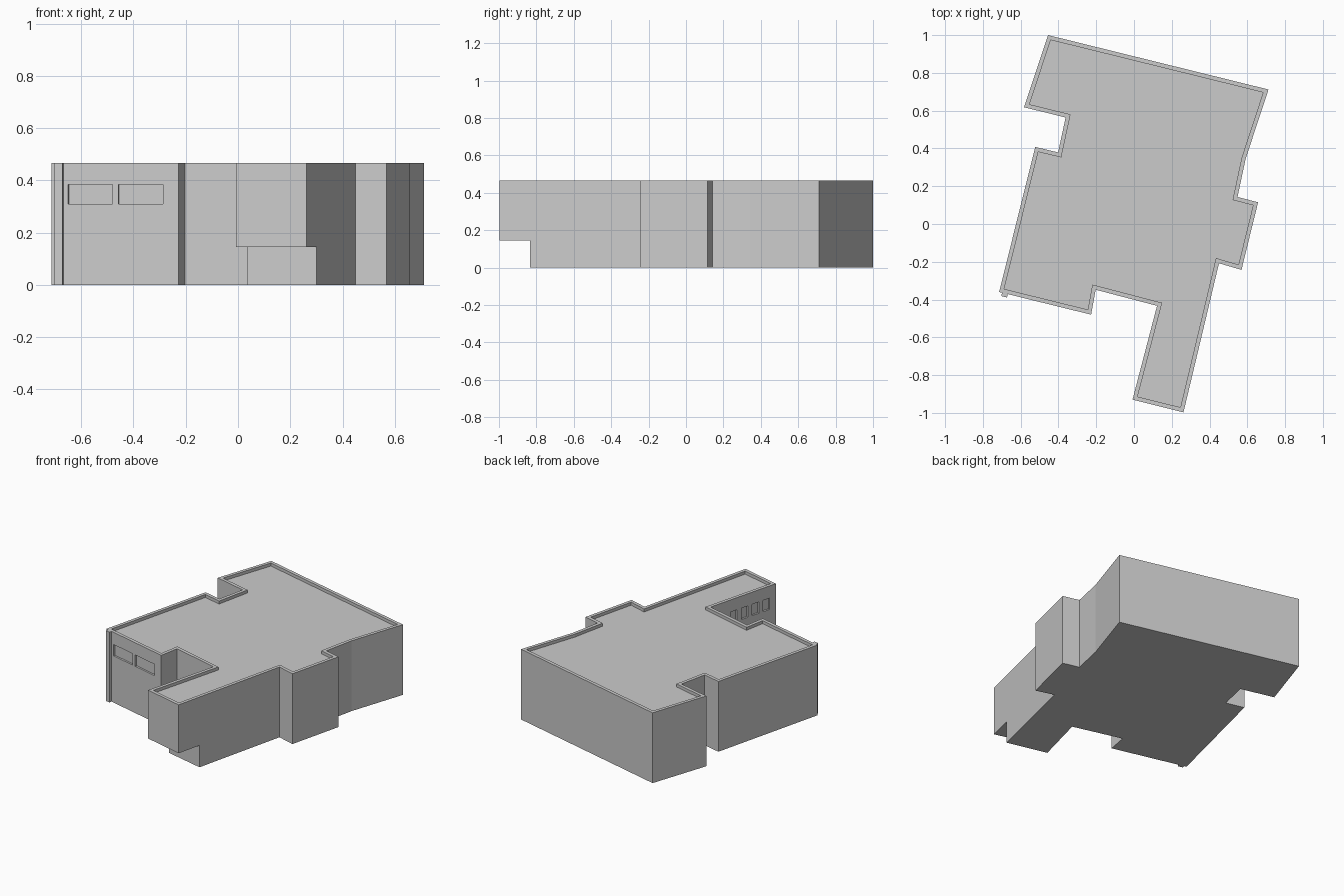
import bpy, bmesh
from mathutils import Vector

if "Cube" in bpy.data.objects:
    bpy.data.objects.remove(bpy.data.objects["Cube"])

H = 0.466          # wall height
PARAPET_W = 0.022
PARAPET_D = 0.02
WIN_Z = (0.31, 0.385)
WIN_DEPTH = 0.012


def prism(name, pts, z0, z1, parapet=False):
    """Vertical prism over a plan outline, optionally with a sunken roof."""
    bm = bmesh.new()
    face = bm.faces.new([bm.verts.new((x, y, z0)) for x, y in pts])
    ext = bmesh.ops.extrude_face_region(bm, geom=[face], use_keep_orig=True)
    top_verts = [g for g in ext["geom"] if isinstance(g, bmesh.types.BMVert)]
    bmesh.ops.translate(bm, verts=top_verts, vec=(0, 0, z1 - z0))
    bmesh.ops.recalc_face_normals(bm, faces=bm.faces[:])
    if parapet:
        top = max(bm.faces, key=lambda f: f.calc_center_median().z)
        bmesh.ops.inset_region(bm, faces=[top], thickness=PARAPET_W, use_even_offset=True)
        roof = bmesh.ops.extrude_face_region(bm, geom=[top])
        verts = [g for g in roof["geom"] if isinstance(g, bmesh.types.BMVert)]
        bmesh.ops.translate(bm, verts=verts, vec=(0, 0, -PARAPET_D))
        if top.is_valid:
            bmesh.ops.delete(bm, geom=[top], context='FACES')
        bmesh.ops.recalc_face_normals(bm, faces=bm.faces[:])
    me = bpy.data.meshes.new(name)
    bm.to_mesh(me)
    bm.free()
    ob = bpy.data.objects.new(name, me)
    bpy.context.collection.objects.link(ob)
    return ob


def cut(target, cutter):
    cutter.hide_render = True
    mod = target.modifiers.new("cut", 'BOOLEAN')
    mod.operation = 'DIFFERENCE'
    mod.solver = 'EXACT'
    mod.object = cutter
    bpy.context.view_layer.objects.active = target
    bpy.ops.object.modifier_apply(modifier=mod.name)
    bpy.data.objects.remove(cutter, do_unlink=True)


def window(target, a, b, start, width):
    """Shallow recess in wall a-b; the building lies left of a->b."""
    a, b = Vector(a), Vector(b)
    d = (b - a).normalized()
    n = Vector((-d.y, d.x))
    p, q = a + d * start, a + d * (start + width)
    cut(target, prism("window_cutter", [p - n * 0.03, q - n * 0.03,
                                        q + n * WIN_DEPTH, p + n * WIN_DEPTH], *WIN_Z))


# Building plan, counter-clockwise from the front left corner
front_a, front_b = (-0.714, -0.36), (-0.227, -0.48)
wing_a, wing_b = (0.122, -0.433), (-0.008, -0.93)
outline = [
    front_a, front_b, (-0.203, -0.348), wing_a, wing_b,
    (0.262, -0.997), (0.45, -0.208), (0.569, -0.243), (0.657, 0.115),
    (0.548, 0.143), (0.591, 0.345), (0.712, 0.712), (-0.455, 1.0),
    (-0.582, 0.618), (-0.362, 0.564), (-0.402, 0.379), (-0.523, 0.408),
]
building = prism("building", outline, 0, H, parapet=True)

# Overhang at the front of the wing
undercut = prism("overhang_cutter",
                 [(-0.17, -0.722), (-0.17, -1.2), (0.6, -1.2), (0.6, -0.904)], -0.1, 0.145)
cut(building, undercut)

# Window recesses: two wide at the front, four narrow on the wing
for s in (0.066, 0.264):
    window(building, front_a, front_b, s, 0.175)
for i in range(4):
    window(building, wing_a, wing_b, 0.155 + i * 0.086, 0.042 + 0.01)

# Corner pilaster
prism("corner_pilaster", [(-0.698, -0.36), (-0.702, -0.382), (-0.672, -0.389), (-0.667, -0.365)], 0, H)
